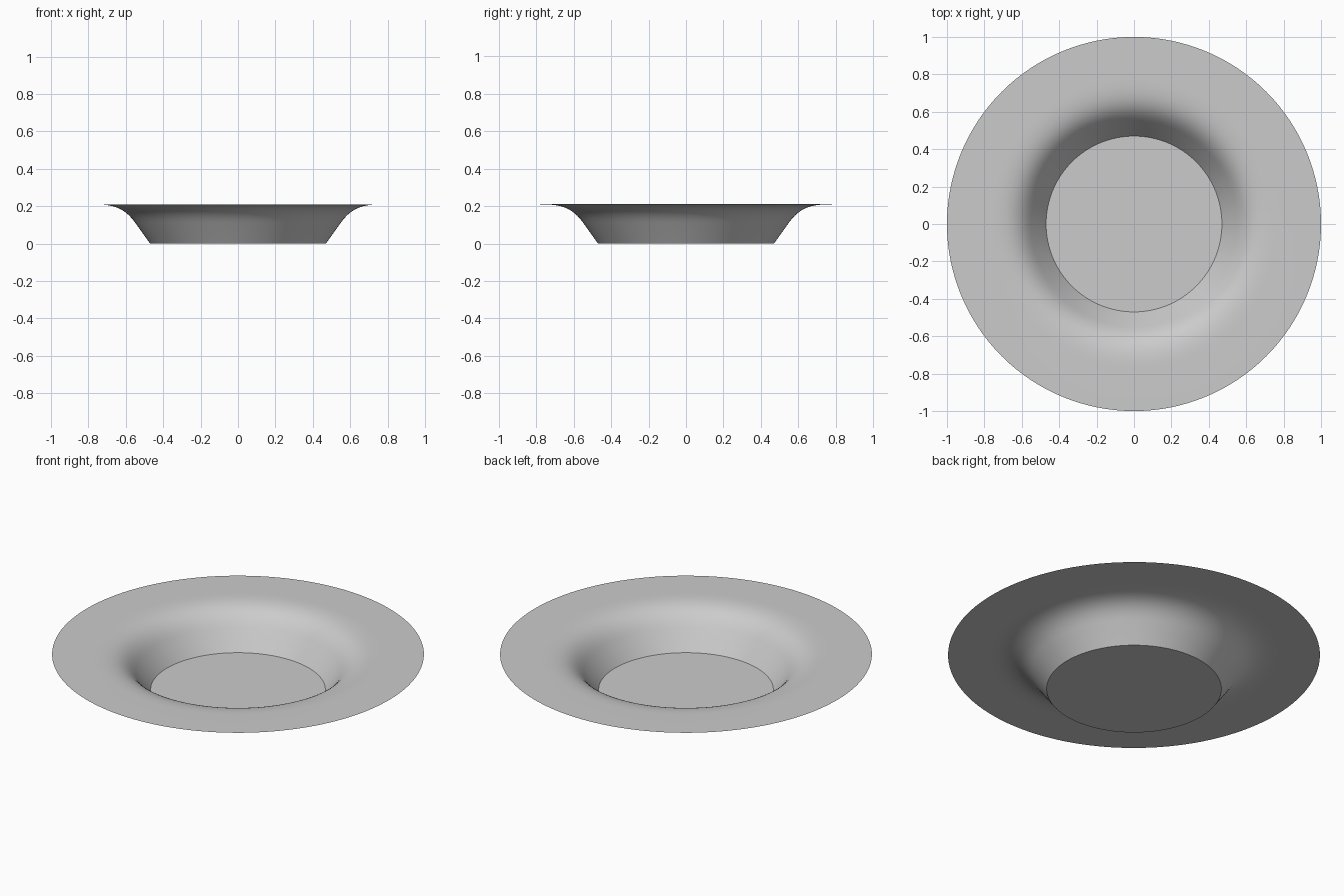
import bpy, bmesh, math

if "Cube" in bpy.data.objects:
    bpy.data.objects.remove(bpy.data.objects["Cube"])

SIDES = 128


def bezier(p0, p1, p2, p3, t):
    u = 1 - t
    return tuple(u**3 * a + 3 * u * u * t * b + 3 * u * t * t * c + t**3 * d
                 for a, b, c, d in zip(p0, p1, p2, p3))


# Profile (radius, height): straight wall, curved shoulder, flat rim
profile = [(0.47, 0.0)]
profile += [bezier((0.55, 0.112), (0.61, 0.195), (0.67, 0.21), (0.78, 0.21), i / 12)
            for i in range(13)]
profile += [(1.0, 0.21)]

# Thin dish surface: rings joined by quads, closed by a flat floor fan
bm = bmesh.new()
rings = [[bm.verts.new((r * math.cos(2 * math.pi * i / SIDES),
                        r * math.sin(2 * math.pi * i / SIDES), z))
          for i in range(SIDES)] for r, z in profile]
centre = bm.verts.new((0, 0, 0))
for i in range(SIDES):
    j = (i + 1) % SIDES
    bm.faces.new((centre, rings[0][i], rings[0][j]))
    for a, b in zip(rings, rings[1:]):
        bm.faces.new((a[i], b[i], b[j], a[j]))

mesh = bpy.data.meshes.new("dish")
bm.to_mesh(mesh)
bm.free()
dish = bpy.data.objects.new("dish", mesh)
bpy.context.collection.objects.link(dish)

# Smooth shading with a crisp edge around the floor
bpy.context.view_layer.objects.active = dish
dish.select_set(True)
bpy.ops.object.shade_smooth_by_angle(angle=math.radians(30))
